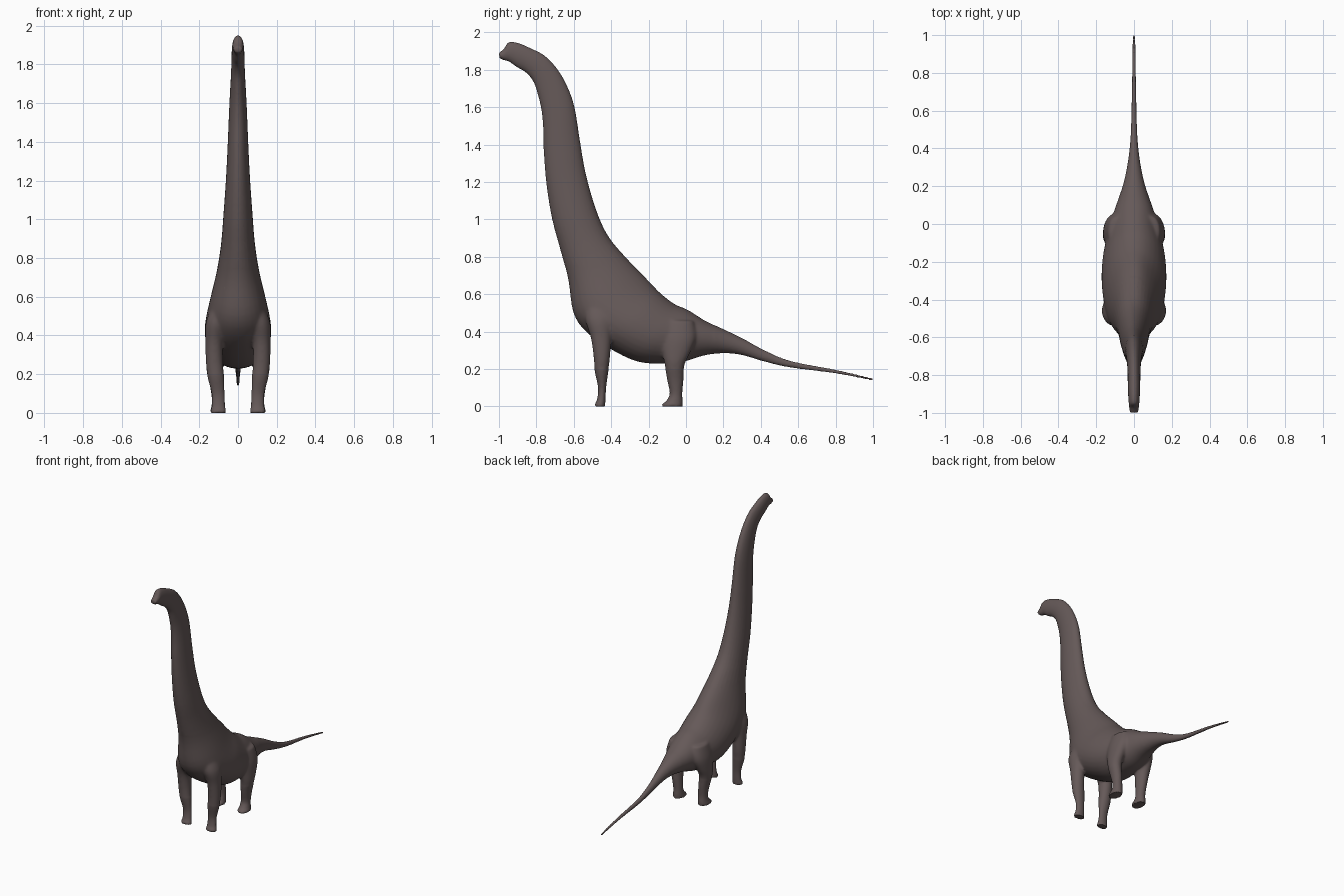
import bpy, bmesh, math
from mathutils import Vector

skin = bpy.data.materials.new("grey brown skin")
skin.diffuse_color = (0.13, 0.10, 0.098, 1)

# Sections: upper y, upper z, lower y, lower z, half width, pear shape
HEAD_AND_NECK = [
    (-1.000, 1.890, -0.997, 1.862, .021, 0), (-.972, 1.914, -.975, 1.852, .025, 0),
    (-.948, 1.947, -.945, 1.843, .028, 0), (-.900, 1.944, -.905, 1.815, .031, 0),
    (-.835, 1.917, -.855, 1.785, .033, 0), (-.755, 1.875, -.815, 1.735, .034, 0),
    (-.685, 1.800, -.790, 1.660, .037, 0), (-.632, 1.705, -.772, 1.580, .042, 0),
    (-.595, 1.595, -.763, 1.480, .047, 0), (-.567, 1.420, -.760, 1.360, .053, 0),
    (-.535, 1.240, -.745, 1.180, .062, 0), (-.480, 1.050, -.715, 1.000, .075, 0),
]
TORSO = [
    (-.417, .912, -.672, .840, .087, 0), (-.325, .800, -.630, .680, .108, .08),
    (-.220, .693, -.602, .500, .142, .18), (-.170, .640, -.530, .395, .160, .2),
    (-.130, .600, -.400, .305, .170, .16), (-.060, .547, -.270, .243, .164, .12),
    (.000, .522, -.150, .228, .145, .1), (.050, .492, -.020, .238, .122, .05),
]
TAIL = [
    (.105, .457, .095, .272, .095, 0), (.200, .413, .200, .285, .060, 0),
    (.300, .365, .300, .275, .037, 0), (.420, .300, .420, .240, .021, 0),
    (.560, .243, .560, .208, .014, 0), (.800, .196, .800, .177, .010, 0),
    (1.000, .150, 1.000, .138, .006, 0),
]
# Leg rings: front y, back y, height, centre x, half width
FRONT_LEG = [
    (-.530, -.400, .580, .075, .045), (-.540, -.385, .470, .108, .058),
    (-.510, -.398, .370, .122, .047), (-.495, -.405, .270, .122, .045),
    (-.488, -.415, .190, .115, .043), (-.470, -.427, .100, .103, .033),
    (-.475, -.430, .040, .101, .034), (-.487, -.432, .012, .102, .039),
    (-.487, -.432, .000, .102, .038),
]
HIND_LEG = [
    (-.125, .040, .460, .090, .045), (-.140, .055, .370, .105, .055),
    (-.128, .025, .290, .118, .047), (-.114, -.008, .220, .120, .043),
    (-.100, -.014, .140, .109, .036), (-.087, -.020, .070, .102, .033),
    (-.105, -.018, .030, .102, .036), (-.128, -.018, .012, .103, .040),
    (-.128, -.018, .000, .103, .039),
]


def refine(rows, steps=4):
    """Catmull-Rom interpolation of every column."""
    out = []
    for i in range(len(rows) - 1):
        a, b = rows[max(i - 1, 0)], rows[i]
        c, d = rows[i + 1], rows[min(i + 2, len(rows) - 1)]
        for k in range(steps):
            t = k / steps
            out.append([q + .5 * t * (r - p + t * (2*p - 5*q + 4*r - s + t * (3*(q - r) + s - p)))
                        for p, q, r, s in zip(a, b, c, d)])
    return out + [list(rows[-1])]


def loft(bm, rows, sides):
    """Closed tube through rows of upper y/z, lower y/z, half width, pear, centre x."""
    start = len(bm.verts)
    rings = []
    for uy, uz, ly, lz, w, pear, cx in rows:
        top, low = Vector((cx, uy, uz)), Vector((cx, ly, lz))
        mid, half = (top + low) / 2, (top - low) / 2
        ring = []
        for j in range(sides):
            a = math.tau * j / sides
            side = w * math.sin(a) * (1 - pear * math.cos(a))
            ring.append(bm.verts.new(mid + half * math.cos(a) + Vector((side, 0, 0))))
        rings.append(ring)
    for r, s in zip(rings, rings[1:]):
        for j in range(sides):
            k = (j + 1) % sides
            bm.faces.new((r[j], r[k], s[k], s[j]))
    bm.faces.new(rings[0][::-1])
    bm.faces.new(rings[-1])


bm = bmesh.new()
# Head, neck, torso and tail in one sweep
loft(bm, [r + [0] for r in refine(HEAD_AND_NECK + TORSO + TAIL)], 32)
# Four legs
for leg in (FRONT_LEG, HIND_LEG):
    for sign in (-1, 1):
        loft(bm, [(f, z, b, z, w, 0, sign * x) for f, b, z, x, w in refine(leg)], 20)
bmesh.ops.recalc_face_normals(bm, faces=bm.faces)
mesh = bpy.data.meshes.new("dinosaur_body")
bm.to_mesh(mesh)
bm.free()
body = bpy.data.objects.new("dinosaur_body", mesh)
bpy.context.collection.objects.link(body)
bpy.context.view_layer.objects.active = body
body.select_set(True)

# Fuse the parts into one skin
fuse = body.modifiers.new("fuse", 'REMESH')
fuse.mode = 'VOXEL'
fuse.voxel_size = 0.0065
bpy.ops.object.modifier_apply(modifier=fuse.name)

# Soften shoulders and hips, leaving soles, head and thin tail crisp
bm = bmesh.new()
bm.from_mesh(body.data)
joints = [v for v in bm.verts if .2 < v.co.z < .75 and v.co.y < .15]
for _ in range(12):
    bmesh.ops.smooth_vert(bm, verts=joints, factor=.5, use_axis_x=True, use_axis_y=True, use_axis_z=True)
bm.to_mesh(body.data)
bm.free()

thin = body.modifiers.new("thin", 'DECIMATE')
thin.ratio = 0.3
bpy.ops.object.modifier_apply(modifier=thin.name)
body.data.materials.clear()
body.data.materials.append(skin)
bpy.ops.object.shade_smooth_by_angle(angle=math.radians(50))
